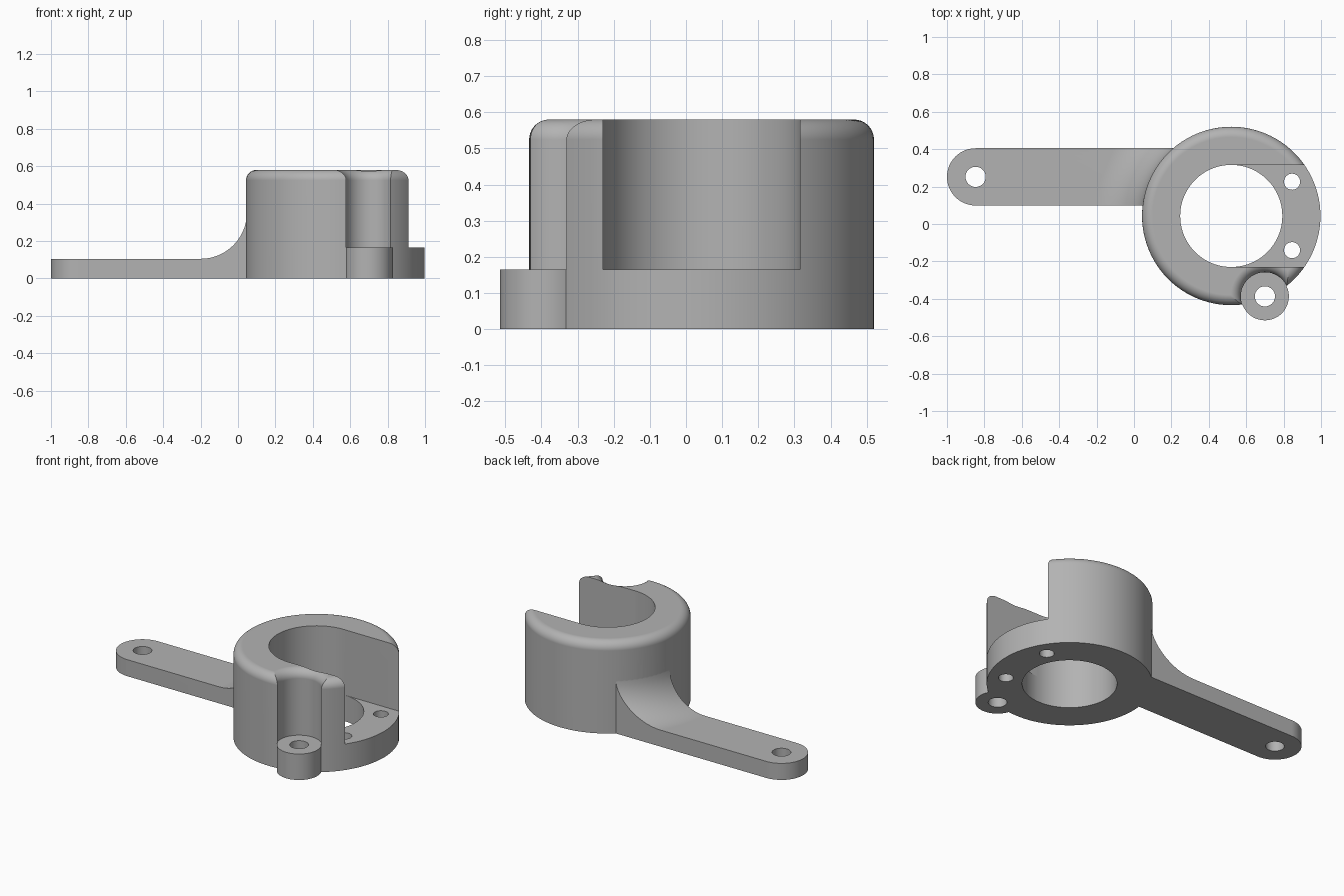
import bpy, bmesh
from math import sin, cos, pi, radians

if "Cube" in bpy.data.objects:
    bpy.data.objects.remove(bpy.data.objects["Cube"], do_unlink=True)

# Main dimensions
RING = (0.52, 0.043)
OUTER, BORE, HEIGHT = 0.477, 0.273, 0.58
ROUND, FLOOR = 0.055, 0.165
BOSS, BOSS_R = (0.70, -0.387), 0.128
ARM_END, ARM_HALF, ARM_H = (-0.847, 0.252), 0.153, 0.105
FLARE = 0.246
HOLE = 0.054

grey = bpy.data.materials.new("plain_grey")
grey.use_nodes = True
colour = (0.45, 0.45, 0.45, 1)
grey.diffuse_color = colour
grey.node_tree.nodes["Principled BSDF"].inputs["Base Color"].default_value = colour


def finish(name, bm):
    bmesh.ops.recalc_face_normals(bm, faces=bm.faces)
    mesh = bpy.data.meshes.new(name)
    bm.to_mesh(mesh)
    bm.free()
    mesh.materials.append(grey)
    obj = bpy.data.objects.new(name, mesh)
    bpy.context.collection.objects.link(obj)
    return obj


def lathe(name, profile, centre, n=96):
    """Turn (radius, z) points about a vertical axis and cap both ends."""
    bm = bmesh.new()
    rings = [[bm.verts.new((centre[0] + r * cos(2 * pi * i / n),
                            centre[1] + r * sin(2 * pi * i / n), z))
              for i in range(n)] for r, z in profile]
    for a, b in zip(rings, rings[1:]):
        for i in range(n):
            j = (i + 1) % n
            bm.faces.new((a[i], a[j], b[j], b[i]))
    bm.faces.new(rings[0])
    bm.faces.new(rings[-1])
    return finish(name, bm)


def prism(name, outline, z0, z1):
    bm = bmesh.new()
    face = bm.faces.new([bm.verts.new((x, y, z0)) for x, y in outline])
    new = bmesh.ops.extrude_face_region(bm, geom=[face])["geom"]
    verts = [v for v in new if isinstance(v, bmesh.types.BMVert)]
    bmesh.ops.translate(bm, verts=verts, vec=(0, 0, z1 - z0))
    return finish(name, bm)


def arc(cx, cz, r, start, end, steps=10):
    angles = [radians(start + (end - start) * i / steps) for i in range(steps + 1)]
    return [(cx + r * cos(a), cz + r * sin(a)) for a in angles]


def combine(target, other, operation):
    mod = target.modifiers.new(operation.lower(), 'BOOLEAN')
    mod.operation, mod.object, mod.solver = operation, other, 'EXACT'
    bpy.context.view_layer.objects.active = target
    bpy.ops.object.modifier_apply(modifier=mod.name)
    bpy.data.objects.remove(other, do_unlink=True)


# Round housing with a rounded top rim
body = lathe("ring_bracket",
             [(OUTER, 0)] + arc(OUTER - ROUND, HEIGHT - ROUND, ROUND, 0, 90), RING)

# Arm that flares up concentrically into the housing, trimmed to a rounded bar
arm = lathe("arm", [(1.7, 0), (1.7, ARM_H)] +
            arc(OUTER + 0.245, ARM_H + FLARE, FLARE, 270, 180, 16), RING, 192)
bar = prism("arm_outline",
            arc(*ARM_END, ARM_HALF, 90, 270, 32) +
            [(RING[0], ARM_END[1] - ARM_HALF), (RING[0] - 0.2, ARM_END[1] + ARM_HALF)],
            -0.1, 1)
combine(arm, bar, 'INTERSECT')
combine(body, arm, 'UNION')

# Screw boss on the front edge
combine(body, lathe("boss", [(BOSS_R, 0), (BOSS_R, 0.3)], BOSS, 64), 'UNION')

# Clearance pocket over the boss, widening at its rounded top
pocket = lathe("pocket", [(BOSS_R + 0.001, FLOOR)] +
               arc(BOSS_R + ROUND + 0.001, HEIGHT - ROUND, ROUND, 180, 90) +
               [(BOSS_R + ROUND + 0.001, 0.7)], BOSS, 64)
combine(body, pocket, 'DIFFERENCE')

# Central bore, and the side slot above the floor
combine(body, lathe("bore", [(BORE, -0.1), (BORE, 0.7)], RING), 'DIFFERENCE')
half = BORE - 0.0005
slot = prism("slot", [(RING[0] + 0.01, RING[1] - half), (1.2, RING[1] - half),
                      (1.2, RING[1] + half), (RING[0] + 0.01, RING[1] + half)],
             FLOOR, 0.7)
combine(body, slot, 'DIFFERENCE')

# Screw holes in the arm, the boss and the slot floor
holes = [(ARM_END, HOLE), (BOSS, HOLE)]
holes += [((0.845, RING[1] + side * 0.183), 0.043) for side in (-1, 1)]
for centre, radius in holes:
    combine(body, lathe("hole", [(radius, -0.1), (radius, 0.4)], centre, 40), 'DIFFERENCE')

# Smooth shading with crisp edges
bpy.ops.object.select_all(action='DESELECT')
body.select_set(True)
bpy.context.view_layer.objects.active = body
bpy.ops.object.shade_smooth_by_angle(angle=radians(30))
weighted = body.modifiers.new("even_shading", 'WEIGHTED_NORMAL')
weighted.keep_sharp = True
